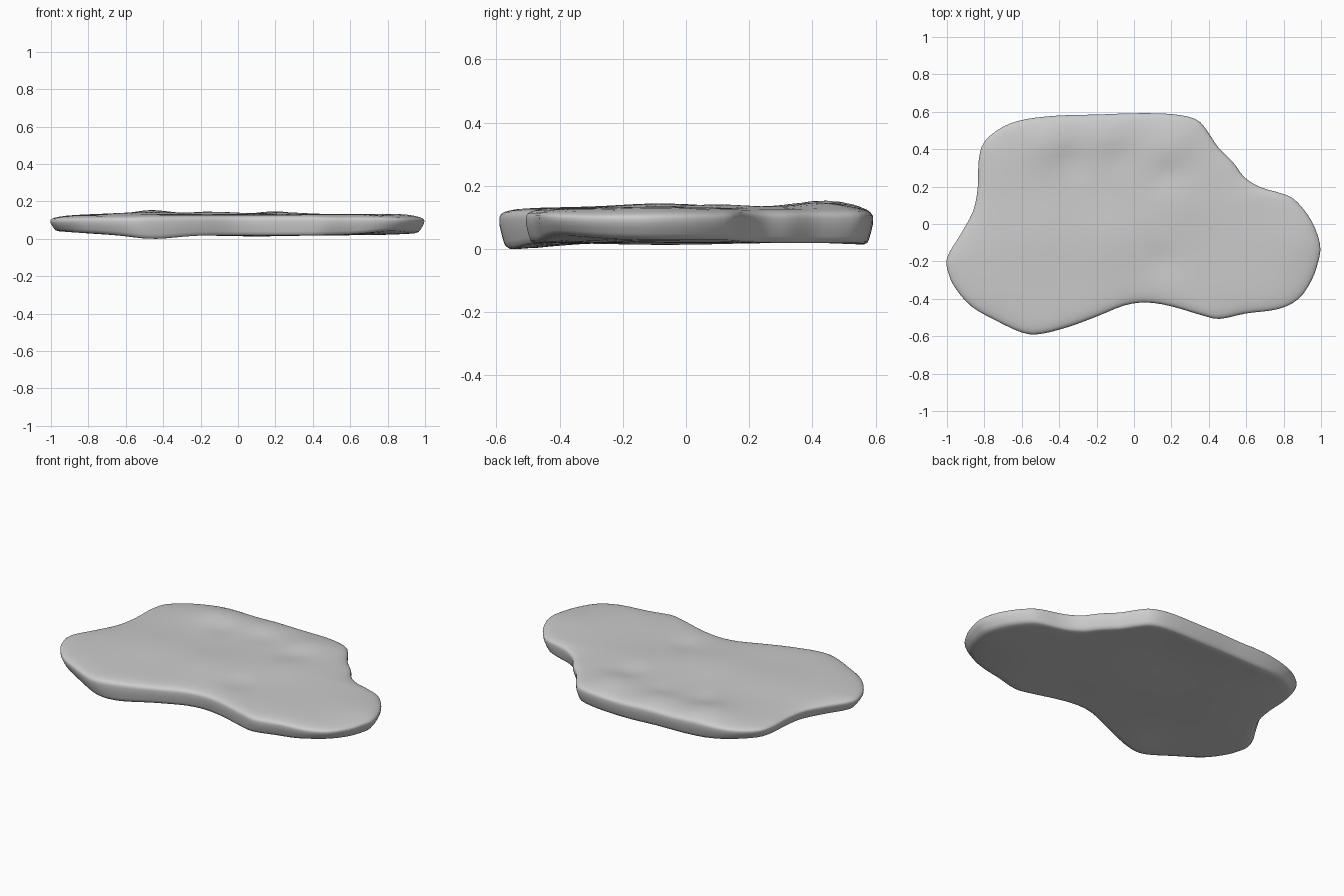
import bpy, bmesh, math
from mathutils import Vector

if "Cube" in bpy.data.objects:
    bpy.data.objects.remove(bpy.data.objects["Cube"])

# Outline of the slab seen from above
OUTLINE = [(.995, -.11), (.95, .015), (.87, .12), (.80, .16), (.68, .195), (.59, .25), (.53, .33),
           (.45, .41), (.39, .50), (.33, .56), (.2, .588), (0, .592), (-.2, .585), (-.4, .58),
           (-.58, .56), (-.70, .52), (-.80, .44), (-.83, .34), (-.835, .2), (-.86, .07),
           (-.93, -.06), (-1.0, -.18), (-.99, -.27), (-.95, -.35), (-.87, -.44), (-.75, -.51),
           (-.60, -.58), (-.5, -.588), (-.35, -.55), (-.2, -.495), (-.05, -.435), (.07, -.42),
           (.2, -.44), (.37, -.49), (.46, -.507), (.6, -.478), (.77, -.455), (.88, -.40),
           (.95, -.30), (.985, -.2)]
CENTRE = Vector((-.05, .02))

# Gentle bumps and dips: x, y, height, radius
TOP_BUMPS = [(-.45, .44, .024, .14), (-.12, -.08, .012, .18), (.2, .42, .016, .12),
             (-.5, -.08, .010, .2), (.25, .1, .009, .15), (-.15, .46, .016, .12),
             (-.35, .34, -.012, .09), (-.1, .36, -.008, .08), (.18, .27, -.008, .08),
             (.15, -.2, -.010, .09), (.87, -.1, .006, .15)]
BASE_BUMPS = [(-.45, -.55, -.019, .17), (0, .58, -.007, .18), (-.1, .35, .007, .22),
              (.1, -.05, -.006, .25), (-.9, -.2, .012, .2), (-.75, .45, .020, .22),
              (.85, -.42, .015, .17), (-.85, .1, .010, .2)]


def bumps(p, table):
    return sum(h * math.exp(-((p.x - x) ** 2 + (p.y - y) ** 2) / (r * r)) for x, y, h, r in table)


def top_z(p, s):
    # The top falls away softly towards the rim, a little more at the ends
    return .133 - (.014 + .008 * p.x ** 4) * s ** 9 + bumps(p, TOP_BUMPS)


def base_z(p, s):
    # The underside curls up towards the two ends
    end = min(max((abs(p.x) - .5) / .3, 0), 1)
    return .020 + .014 * end * s ** 8 + bumps(p, BASE_BUMPS)


def smooth_loop(points, steps):
    pts = [Vector(p) for p in points]
    n, out = len(pts), []
    for i in range(n):
        a, b, c, d = (pts[(i + k) % n] for k in (-1, 0, 1, 2))
        for k in range(steps):
            t = k / steps
            out.append(.5 * (2 * b + (c - a) * t + (2 * a - 5 * b + 4 * c - d) * t * t
                             + (3 * b - a - 3 * c + d) * t ** 3))
    return out


# Rings from top centre, over the rim and back under: scale, height fraction
RINGS = ([(i / 14, 1) for i in range(1, 13)]
         + [(.91, 1), (.95, .99), (.975, .97), (.99, .93), (.998, .87), (1, .78),
            (.998, .6), (.99, .4), (.98, .2), (.97, .06), (.95, 0)]
         + [(i / 10, 0) for i in range(9, 0, -1)])
loop = smooth_loop(OUTLINE, 3)
bm = bmesh.new()


def add_vert(s, f, p):
    q = CENTRE + (p - CENTRE) * s
    return bm.verts.new((q.x, q.y, base_z(q, s) * (1 - f) + top_z(q, s) * f))


rings = [[add_vert(s, f, p) for p in loop] for s, f in RINGS]
n = len(loop)
for upper, lower in zip(rings, rings[1:]):
    for i in range(n):
        j = (i + 1) % n
        bm.faces.new((upper[i], lower[i], lower[j], upper[j]))
for ring, f in ((rings[0], 1), (rings[-1], 0)):
    hub = add_vert(0, f, CENTRE)
    for i in range(n):
        bm.faces.new((hub, ring[i], ring[(i + 1) % n]))
bmesh.ops.recalc_face_normals(bm, faces=bm.faces)

# Rest the slab on the ground
low = min(v.co.z for v in bm.verts)
for v in bm.verts:
    v.co.z -= low
for face in bm.faces:
    face.smooth = True
mesh = bpy.data.meshes.new("stone_slab")
bm.to_mesh(mesh)
bm.free()
slab = bpy.data.objects.new("stone_slab", mesh)
bpy.context.collection.objects.link(slab)
